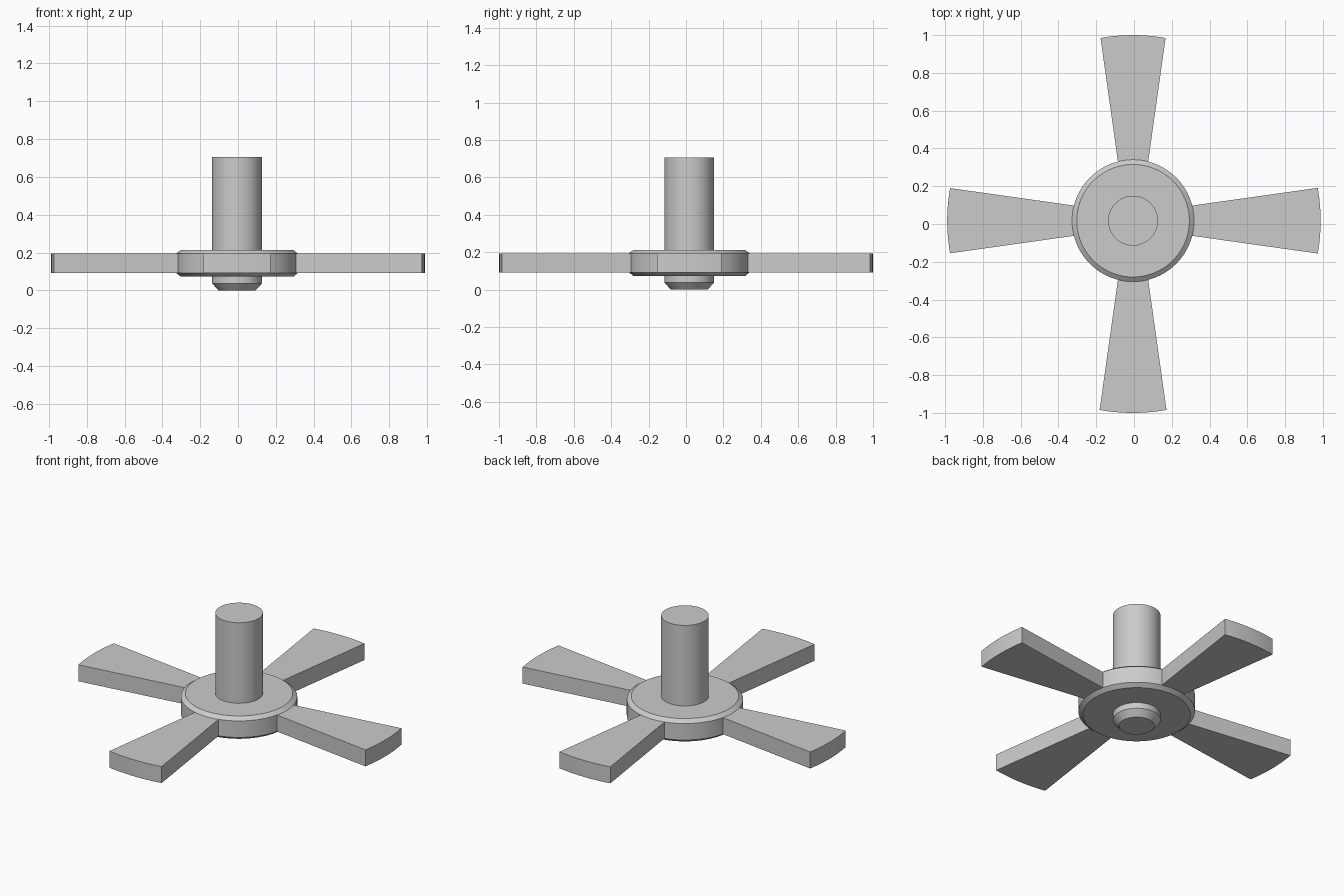
import bpy, bmesh
from math import sin, cos, pi, asin, radians

if "Cube" in bpy.data.objects:
    bpy.data.objects.remove(bpy.data.objects["Cube"])

CX, CY = -0.005, 0.0175   # rotor axis
SEG = 96


def finish(name, bm, smooth=False):
    bmesh.ops.recalc_face_normals(bm, faces=bm.faces)
    me = bpy.data.meshes.new(name)
    bm.to_mesh(me)
    bm.free()
    ob = bpy.data.objects.new(name, me)
    ob.location = (CX, CY, 0)
    bpy.context.collection.objects.link(ob)
    if smooth:
        bpy.ops.object.select_all(action='DESELECT')
        ob.select_set(True)
        bpy.context.view_layer.objects.active = ob
        bpy.ops.object.shade_smooth_by_angle(angle=radians(25))
    return ob


def lathe(name, profile):
    bm = bmesh.new()
    rings = [[bm.verts.new((r * cos(2 * pi * i / SEG), r * sin(2 * pi * i / SEG), z))
              for i in range(SEG)] for r, z in profile]
    for a, b in zip(rings, rings[1:]):
        for i in range(SEG):
            j = (i + 1) % SEG
            bm.faces.new((a[i], a[j], b[j], b[i]))
    bm.faces.new(rings[0])
    bm.faces.new(rings[-1])
    return finish(name, bm, True)


def blade(name, angle, tip):
    # Flared outline with a curved tip, extruded upward
    z0, z1, root = 0.093, 0.194, 0.312
    half = 0.036 + 0.14 * tip * 0.99
    a = asin(half / tip)
    pts = [(root, 0.08)]
    pts += [(tip * cos(a - 2 * a * i / 12), tip * sin(a - 2 * a * i / 12)) for i in range(13)]
    pts += [(root, -0.08)]
    c, s = cos(angle), sin(angle)
    bm = bmesh.new()
    face = bm.faces.new([bm.verts.new((x * c - y * s, x * s + y * c, z0)) for x, y in pts])
    ext = bmesh.ops.extrude_face_region(bm, geom=[face])
    verts = [v for v in ext['geom'] if isinstance(v, bmesh.types.BMVert)]
    bmesh.ops.translate(bm, verts=verts, vec=(0, 0, z1 - z0))
    return finish(name, bm, True)


# Shaft with chamfered lower end, and bevelled hub disc around it
lathe("hub_and_shaft", [
    (0.098, 0.0), (0.132, 0.037), (0.132, 0.073),
    (0.298, 0.073), (0.323, 0.093), (0.323, 0.194), (0.298, 0.213),
    (0.132, 0.213), (0.132, 0.706)])

# Four blades, each with a slightly different reach
for i, tip in enumerate((0.993, 0.9825, 0.984, 1.0175)):
    blade(f"blade_{i + 1}", i * pi / 2, tip)
